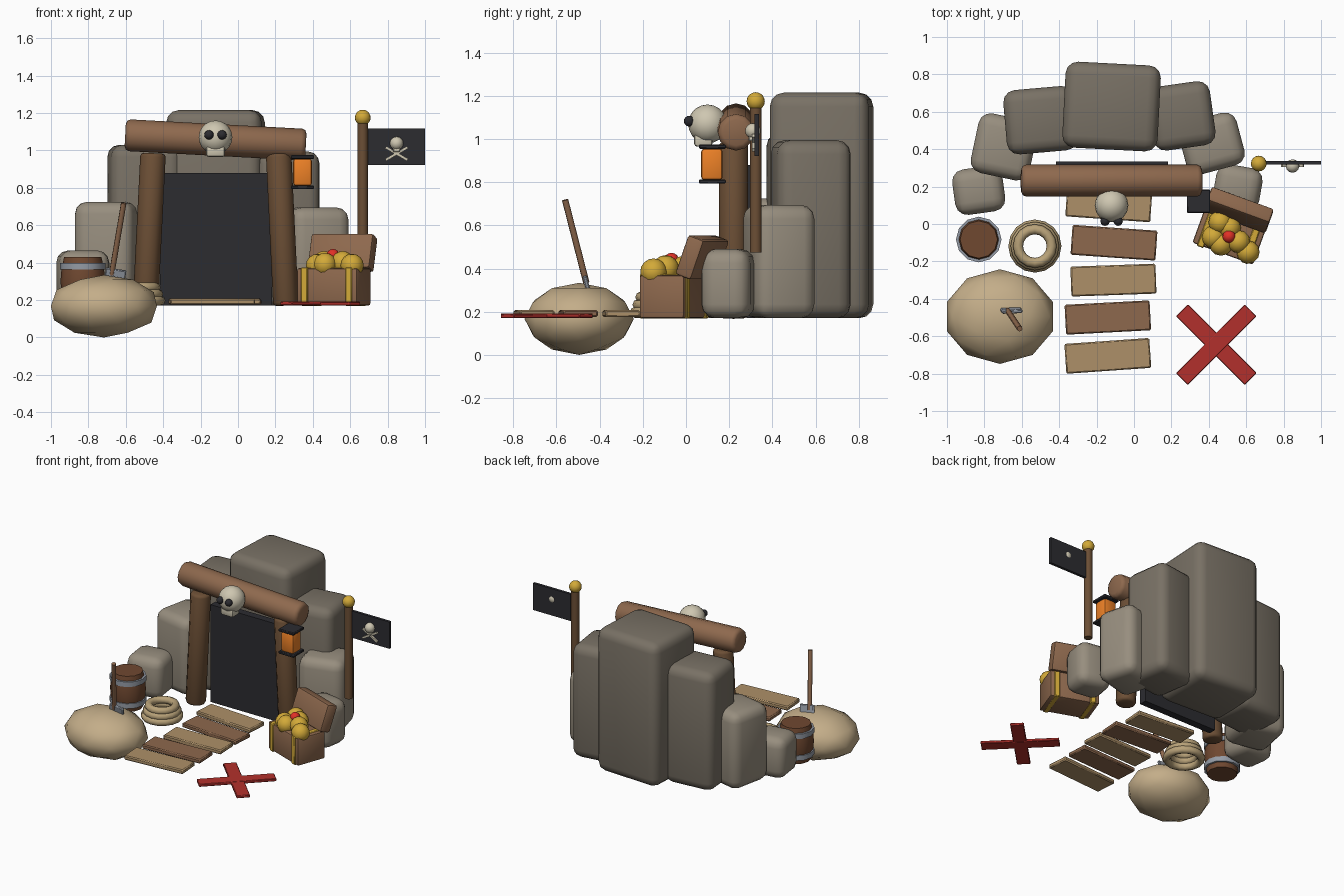
import bpy, bmesh, math
from math import radians, sin, cos, pi
from mathutils import Vector, Matrix, Euler

if "Cube" in bpy.data.objects:
    bpy.data.objects.remove(bpy.data.objects["Cube"])


def material(name, rgb):
    m = bpy.data.materials.new(name)
    m.diffuse_color = (*rgb, 1)
    m.use_nodes = True
    m.node_tree.nodes["Principled BSDF"].inputs["Base Color"].default_value = m.diffuse_color
    return m


ROCK = material("rock", (0.19, 0.165, 0.13))
PALE_ROCK = material("pale_rock", (0.31, 0.27, 0.21))
WOOD = material("wood", (0.27, 0.14, 0.075))
DARK_WOOD = material("dark_wood", (0.15, 0.078, 0.036))
PLANK = material("pale_wood", (0.42, 0.28, 0.14))
BARREL = material("barrel_wood", (0.16, 0.065, 0.03))
DARK = material("dark", (0.025, 0.025, 0.03))
SAND = material("sand", (0.55, 0.42, 0.25))
ROPE = material("rope", (0.48, 0.36, 0.19))
METAL = material("metal", (0.3, 0.33, 0.38))
GOLD = material("gold", (0.65, 0.4, 0.04))
RED = material("red", (0.45, 0.03, 0.025))
GEM = material("gem", (0.75, 0.03, 0.02))
BONE = material("bone", (0.62, 0.57, 0.44))
GLOW = material("lantern_glow", (0.85, 0.22, 0.02))


def finish(name, bm, mat, matrix, angle=40):
    me = bpy.data.meshes.new(name)
    bm.to_mesh(me)
    bm.free()
    ob = bpy.data.objects.new(name, me)
    bpy.context.collection.objects.link(ob)
    ob.matrix_world = matrix
    me.materials.append(mat)
    bpy.ops.object.select_all(action='DESELECT')
    ob.select_set(True)
    bpy.context.view_layer.objects.active = ob
    bpy.ops.object.shade_smooth_by_angle(angle=radians(angle))
    return ob


def place(loc, rot=(0, 0, 0)):
    return Matrix.Translation(loc) @ Euler([radians(a) for a in rot]).to_matrix().to_4x4()


def box(name, size, matrix, mat, bevel=0.0, seg=2, angle=40):
    bm = bmesh.new()
    bmesh.ops.create_cube(bm, size=1)
    bmesh.ops.scale(bm, vec=size, verts=bm.verts)
    if bevel:
        bmesh.ops.bevel(bm, geom=bm.edges[:], offset=bevel, segments=seg, profile=0.5, affect='EDGES')
    return finish(name, bm, mat, matrix, angle)


def lathe(name, profile, sides, matrix, mat):
    """Turn (radius, height) points round z; end points with radius 0 close the caps."""
    bm = bmesh.new()
    vs = [bm.verts.new((r, 0, z)) for r, z in profile]
    es = [bm.edges.new(p) for p in zip(vs, vs[1:])]
    bmesh.ops.spin(bm, geom=vs + es, axis=(0, 0, 1), cent=(0, 0, 0), angle=2 * pi, steps=sides)
    bmesh.ops.remove_doubles(bm, verts=bm.verts, dist=1e-4)
    bmesh.ops.recalc_face_normals(bm, faces=bm.faces)
    return finish(name, bm, mat, matrix, 50)


def log(name, a, b, r, mat, sides=12, round_=0.0):
    """Round bar from a to b with softened ends."""
    a, b = Vector(a), Vector(b)
    d = b - a
    L = d.length
    k = round_ * 0.3
    if round_:
        prof = [(0, 0), (r - round_, 0), (r - k, k), (r, round_),
                (r, L - round_), (r - k, L - k), (r - round_, L), (0, L)]
    else:
        prof = [(0, 0), (r, 0), (r, L), (0, L)]
    m = Matrix.Translation(a) @ d.to_track_quat('Z', 'Y').to_matrix().to_4x4()
    return lathe(name, prof, sides, m, mat)


def ball(name, r, loc, mat, seg=16, rings=10):
    bm = bmesh.new()
    bmesh.ops.create_uvsphere(bm, u_segments=seg, v_segments=rings, radius=r)
    return finish(name, bm, mat, place(loc), 60)


def ring(name, R, r, loc, mat):
    bm = bmesh.new()
    bmesh.ops.create_circle(bm, segments=8, radius=r,
                            matrix=Matrix.Translation((R, 0, 0)) @ Matrix.Rotation(pi / 2, 4, 'X'))
    bmesh.ops.spin(bm, geom=bm.verts[:] + bm.edges[:], axis=(0, 0, 1), cent=(0, 0, 0),
                   angle=2 * pi, steps=16)
    bmesh.ops.remove_doubles(bm, verts=bm.verts, dist=1e-4)
    bmesh.ops.recalc_face_normals(bm, faces=bm.faces)
    return finish(name, bm, mat, place(loc), 60)


G = 0.17  # ground level

# Arc of rounded boulders: x, y, width, depth, top, turn
rocks = [(-0.12, 0.628, 0.51, 0.46, 1.215, -3, ROCK), (-0.5, 0.555, 0.38, 0.345, 1.03, 5, ROCK),
         (0.255, 0.578, 0.335, 0.345, 0.995, 8, ROCK), (-0.695, 0.412, 0.32, 0.325, 0.725, -12, PALE_ROCK),
         (0.415, 0.43, 0.32, 0.29, 0.695, 15, PALE_ROCK), (-0.83, 0.18, 0.27, 0.245, 0.465, 8, PALE_ROCK),
         (0.555, 0.195, 0.25, 0.23, 0.49, -10, PALE_ROCK)]
for i, (x, y, w, d, top, turn, m) in enumerate(rocks):
    box(f"boulder_{i + 1}", (w, d, top - G), place((x, y, (top + G) / 2), (0, 0, turn)), m, 0.065, 3, 60)

# Mine entrance
box("dark_doorway", (0.6, 0.055, 0.71), place((-0.118, 0.307, 0.525)), DARK)
log("left_post", (-0.495, 0.22, G), (-0.454, 0.22, 0.985), 0.068, DARK_WOOD, 12, 0.018)
log("right_post", (0.256, 0.22, G), (0.217, 0.22, 0.985), 0.068, DARK_WOOD, 12, 0.018)
log("lintel_beam", (-0.603, 0.232, 1.082), (0.363, 0.232, 1.03), 0.085, WOOD, 12, 0.025)

# Skull on the beam
ball("skull", 0.09, (-0.12, 0.1, 1.07), BONE)
box("skull_jaw", (0.1, 0.085, 0.065), place((-0.12, 0.08, 0.997)), BONE, 0.015)
for s in (-1, 1):
    ball("skull_eye", 0.025, (-0.12 + s * 0.035, 0.015, 1.083), DARK, 12, 8)

# Lantern
box("lantern_glass", (0.1, 0.1, 0.145), place((0.345, 0.12, 0.883)), GLOW, 0.015)
for z in (0.965, 0.803):
    box("lantern_cap", (0.125, 0.125, 0.02), place((0.345, 0.122, z)), DARK, 0.005, 1)

# Plank path
planks = [(-0.135, 0.105, -4), (-0.107, -0.1, -4), (-0.11, -0.3, 2), (-0.14, -0.5, 3), (-0.14, -0.705, 4)]
for i, (x, y, turn) in enumerate(planks):
    box(f"path_plank_{i + 1}", (0.455, 0.16, 0.032), place((x, y, 0.191), (0, 0, turn)),
        WOOD if i % 2 else PLANK, 0.007, 1)

# Red cross marker
for s in (-1, 1):
    box("cross_bar", (0.52, 0.09, 0.02), place((0.44, -0.645, 0.181 + s * 0.001), (0, 0, s * 45)), RED, 0.004, 1)

# Sand mound
bm = bmesh.new()
bmesh.ops.create_icosphere(bm, subdivisions=2, radius=1)
bmesh.ops.scale(bm, vec=(0.298, 0.253, 0.167), verts=bm.verts)
finish("sand_mound", bm, SAND, place((-0.717, -0.495, 0.167)), 60)

# Shovel
tip, base = Vector((-0.611, -0.56, 0.718)), Vector((-0.676, -0.462, 0.335))
log("shovel_handle", base, tip, 0.015, WOOD, 8)
z = (tip - base).normalized()
y = z.cross(Vector((1, 0, 0))).normalized()
x = y.cross(z)
rot = Matrix((x, y, z)).transposed().to_4x4()
box("shovel_blade", (0.11, 0.02, 0.14), Matrix.Translation(base - z * 0.035 + x * 0.02) @ rot, METAL, 0.005, 1)

# Barrel
bp = Vector((-0.83, -0.083, 0))
lathe("barrel", [(0, G), (0.1, G), (0.114, 0.235), (0.119, 0.3), (0.114, 0.365), (0.1, 0.43), (0, 0.43)],
      12, place(bp), BARREL)
for z in (0.222, 0.38):
    lathe("barrel_hoop", [(0.105, z - 0.018), (0.122, z - 0.018), (0.122, z + 0.018), (0.105, z + 0.018),
                          (0.105, z - 0.018)], 12, place(bp), METAL)

# Coiled rope
for i, R in enumerate((0.115, 0.103, 0.09)):
    ring(f"rope_coil_{i + 1}", R, 0.027, (-0.53, -0.118, 0.197 + i * 0.035), ROPE)

# Treasure chest
chest = place((0.512, -0.055, 0), (0, 0, -20))
box("chest_body", (0.345, 0.22, 0.2), chest @ place((0, 0, 0.27)), WOOD, 0.012)
box("chest_lid", (0.355, 0.085, 0.195), chest @ place((0, 0.138, 0.452), (-20, 0, 0)), WOOD, 0.015)
for s in (-1, 1):
    box("chest_strap", (0.038, 0.236, 0.206), chest @ place((s * 0.126, 0, 0.272)), GOLD, 0.005, 1)
coins = [(0.46, 0.01, 0.4), (0.425, -0.07, 0.385), (0.465, -0.108, 0.39), (0.51, -0.02, 0.395),
         (0.56, -0.095, 0.4), (0.61, -0.15, 0.385), (0.51, -0.075, 0.375)]
for p in coins:
    ball("treasure_ball", 0.062, p, GOLD, 12, 8)
ball("red_gem", 0.035, (0.508, -0.067, 0.438), GEM, 12, 8)

# Flag
log("flag_pole", (0.667, 0.323, 0.475), (0.667, 0.323, 1.15), 0.028, DARK_WOOD, 10)
ball("flag_finial", 0.042, (0.667, 0.323, 1.175), GOLD)
box("flag_cloth", (0.304, 0.02, 0.195), place((0.848, 0.328, 1.019)), DARK)
ball("flag_skull", 0.036, (0.848, 0.31, 1.038), BONE, 12, 8)
box("flag_skull_jaw", (0.036, 0.025, 0.025), place((0.848, 0.303, 1.003)), BONE, 0.004, 1)
for s in (-1, 1):
    box("flag_bone", (0.135, 0.014, 0.014), place((0.848, 0.313, 0.983), (0, s * 30, 0)), BONE)
